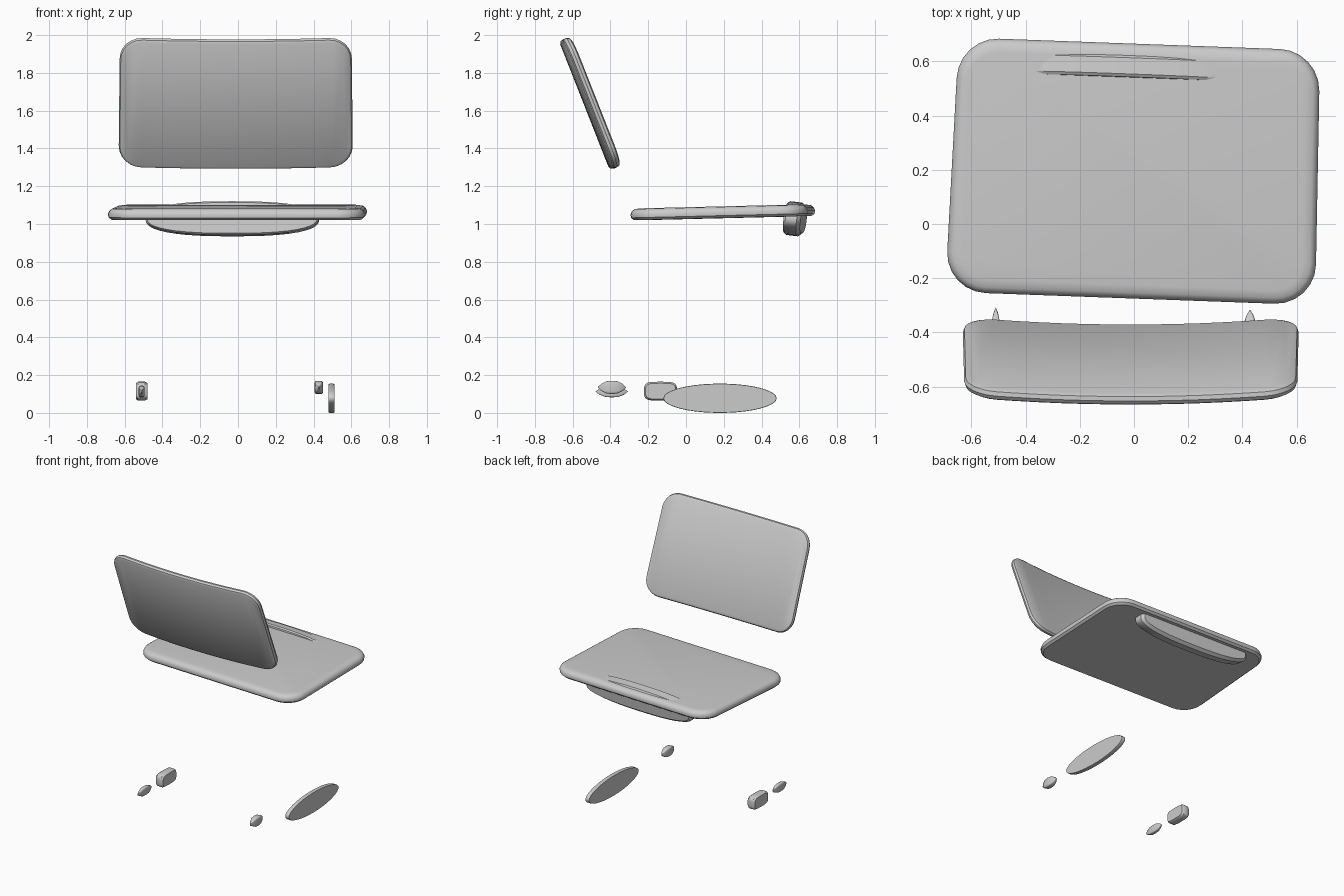
import bpy, bmesh
from math import sin, cos, pi, radians
from mathutils import Matrix, Vector

if "Cube" in bpy.data.objects:
    bpy.data.objects.remove(bpy.data.objects["Cube"])


def rounded_rect(a, b, r, seg=6):
    pts = []
    for k, (sx, sy) in enumerate([(1, 1), (-1, 1), (-1, -1), (1, -1)]):
        for i in range(seg + 1):
            t = pi / 2 * (k + i / seg)
            pts.append((sx * (a - r) + r * cos(t), sy * (b - r) + r * sin(t)))
    return pts


def superellipse(a, b, n, seg=40):
    pts = []
    for i in range(seg):
        c, s = cos(2 * pi * i / seg), sin(2 * pi * i / seg)
        pts.append((a * abs(c) ** (2 / n) * (1 if c > 0 else -1),
                    b * abs(s) ** (2 / n) * (1 if s > 0 else -1)))
    return pts


def slab(name, outline, rings, matrix, taper=0, bend=0):
    """Stack outline rings (inset, height), cap them, bend and place."""
    bm = bmesh.new()
    loops = [[bm.verts.new((x * (1 + taper * y), y, z)) for x, y in outline(inset)]
             for inset, z in rings]
    n = len(loops[0])
    for lo, hi in zip(loops, loops[1:]):
        for i in range(n):
            bm.faces.new((lo[i], lo[(i + 1) % n], hi[(i + 1) % n], hi[i]))
    bm.faces.new(loops[0][::-1])
    bm.faces.new(loops[-1])
    if bend:
        for k in range(-6, 7):
            bmesh.ops.bisect_plane(bm, geom=bm.verts[:] + bm.edges[:] + bm.faces[:],
                                   plane_co=(k * 0.085, 0, 0), plane_no=(1, 0, 0))
        for v in bm.verts:
            v.co.z += bend * v.co.x ** 2
    bm.transform(matrix)
    bmesh.ops.recalc_face_normals(bm, faces=bm.faces[:])
    me = bpy.data.meshes.new(name)
    bm.to_mesh(me)
    bm.free()
    ob = bpy.data.objects.new(name, me)
    bpy.context.collection.objects.link(ob)
    bpy.ops.object.select_all(action='DESELECT')
    ob.select_set(True)
    bpy.context.view_layer.objects.active = ob
    bpy.ops.object.shade_smooth_by_angle(angle=radians(35))
    return ob


def place(x, y, z, rx=0, rz=0):
    return (Matrix.Translation((x, y, z)) @ Matrix.Rotation(radians(rz), 4, 'Z')
            @ Matrix.Rotation(radians(rx), 4, 'X'))


# Seat: soft-edged board, slightly turned and tilted
slab("seat", lambda i: rounded_rect(0.675 - i, 0.47 - i, 0.15 - i),
     [(0.018, -0.031), (0.003, -0.018), (0, 0.0), (0.008, 0.017), (0.022, 0.027), (0.05, 0.031)],
     place(0.003, 0.195, 1.062, 1.4, -2.1), taper=-0.026)

# Backrest: leaning panel curved around the sitter
slab("backrest", lambda i: rounded_rect(0.617 - i, 0.368 - i, 0.12 - i),
     [(0.025, -0.023), (0.006, -0.015), (0, 0.0), (0.006, 0.015), (0.02, 0.022)],
     place(-0.012, -0.518, 1.635, 90 + 21.5), taper=-0.016, bend=-0.078)

# Curved rail under the front of the seat
slab("front_rail", lambda i: superellipse(0.46 - i, 0.09 - i, 2.5),
     [(0.02, -0.045), (0, -0.025), (0, 0.035), (0.008, 0.045)],
     place(-0.03, 0.578, 1.027, 90 - 7, -2.1))

# Low pieces near the floor, profiles lie in the y-z plane
SIDE = Matrix(((0, 0, 1, 0), (1, 0, 0, 0), (0, 1, 0, 0), (0, 0, 0, 1)))


def side_piece(name, centre, a, b, half, n, edge):
    slab(name, lambda i: superellipse(a - i, b - i, n),
         [(edge, -half), (0, -half * 0.6), (0, half * 0.6), (edge, half)],
         Matrix.Translation(centre) @ SIDE)


side_piece("right_runner", (0.495, 0.18, 0.0775), 0.30, 0.0775, 0.015, 2, 0.002)
side_piece("left_foot_block", (-0.51, -0.135, 0.115), 0.087, 0.05, 0.031, 4, 0.008)


# Small pointed feet: square sections swelling and closing along y
def pointed_foot(name, centre, half_x, half_y, half_z):
    rings = [(1 - s, y) for y, s in [(-1, .04), (-.75, .55), (-.4, .92), (0, 1),
                                     (.4, .92), (.75, .55), (1, .04)]]
    slab(name, lambda i: superellipse(1 - i, 1 - i, 5, 24), rings,
         Matrix.Translation(centre) @ Matrix.Rotation(pi / 2, 4, 'X')
         @ Matrix.Diagonal((half_x, half_z, half_y, 1)))


pointed_foot("left_pointed_foot", (-0.51, -0.393, 0.113), 0.016, 0.085, 0.031)
pointed_foot("right_pointed_foot", (0.428, -0.392, 0.135), 0.023, 0.075, 0.035)
